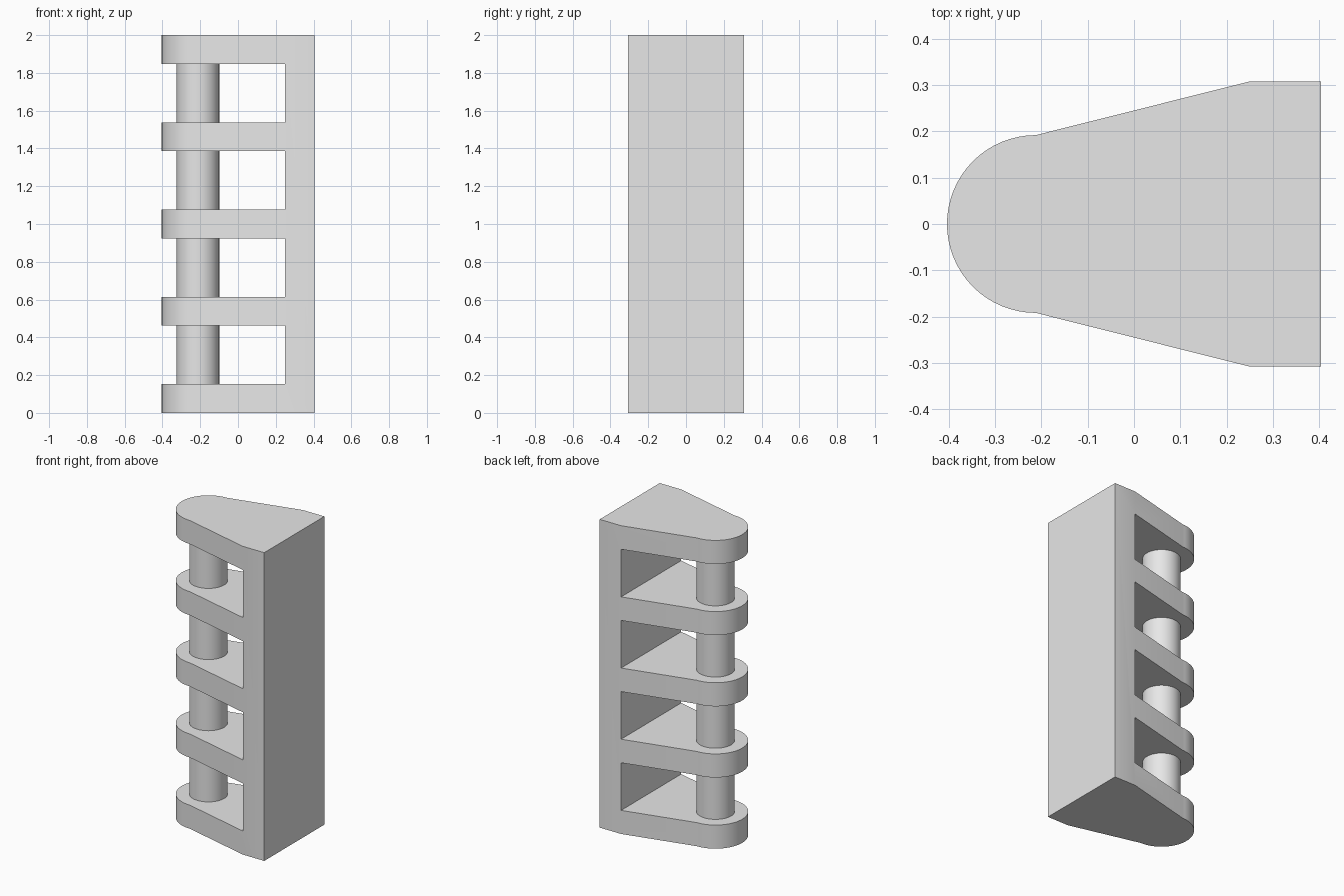
import bpy, bmesh, math
from mathutils import Matrix

cube = bpy.data.objects.get("Cube")
if cube:
    bpy.data.objects.remove(cube, do_unlink=True)

# Main dimensions
HEIGHT = 2.0
SHELVES = 5
THICK = 0.153
PITCH = (HEIGHT - THICK) / (SHELVES - 1)
WALL_FRONT, WALL_BACK, WALL_HALF = 0.25, 0.404, 0.308
PIN_X, NOSE_R, PIN_R = -0.212, 0.192, 0.113

grey = bpy.data.materials.new("light grey")
grey.use_nodes = True
grey.diffuse_color = (0.8, 0.8, 0.8, 1)
grey.node_tree.nodes["Principled BSDF"].inputs["Base Color"].default_value = (0.8, 0.8, 0.8, 1)


def make_object(name, bm):
    bmesh.ops.recalc_face_normals(bm, faces=bm.faces)
    mesh = bpy.data.meshes.new(name)
    bm.to_mesh(mesh)
    bm.free()
    obj = bpy.data.objects.new(name, mesh)
    mesh.materials.append(grey)
    bpy.context.collection.objects.link(obj)
    return obj


def activate(obj):
    bpy.ops.object.select_all(action="DESELECT")
    obj.select_set(True)
    bpy.context.view_layer.objects.active = obj


# Bracket body: tapered outline with a round nose, extruded to full height
outline = [(WALL_FRONT, -WALL_HALF), (WALL_BACK, -WALL_HALF),
           (WALL_BACK, WALL_HALF), (WALL_FRONT, WALL_HALF)]
STEPS = 32
for i in range(STEPS + 1):
    a = math.pi * (0.5 + i / STEPS)
    outline.append((PIN_X + NOSE_R * math.cos(a), NOSE_R * math.sin(a)))
bm = bmesh.new()
base = bm.faces.new([bm.verts.new((x, y, 0)) for x, y in outline])
top = bmesh.ops.extrude_face_region(bm, geom=[base])["geom"]
bmesh.ops.translate(bm, vec=(0, 0, HEIGHT),
                    verts=[v for v in top if isinstance(v, bmesh.types.BMVert)])
bracket = make_object("shelf_bracket", bm)

# Openings between the shelves, cut right through to the wall
bm = bmesh.new()
gap = PITCH - THICK
for i in range(SHELVES - 1):
    place = Matrix.Translation((WALL_FRONT - 0.5, 0, THICK + gap / 2 + i * PITCH))
    bmesh.ops.create_cube(bm, size=1, matrix=place @ Matrix.Diagonal((1, 1, gap, 1)))
cutter = make_object("opening_cutter", bm)
cutter.hide_render = True
cut = bracket.modifiers.new("openings", "BOOLEAN")
cut.operation = "DIFFERENCE"
cut.solver = "EXACT"
cut.object = cutter
activate(bracket)
bpy.ops.object.modifier_apply(modifier=cut.name)
bpy.data.objects.remove(cutter, do_unlink=True)

# Round pin joining all the shelves, ends buried in the outer ones
bm = bmesh.new()
bmesh.ops.create_cone(bm, cap_ends=True, segments=64, radius1=PIN_R, radius2=PIN_R,
                      depth=HEIGHT - THICK,
                      matrix=Matrix.Translation((PIN_X, 0, HEIGHT / 2)))
pin = make_object("hinge_pin", bm)

for obj in (bracket, pin):
    activate(obj)
    bpy.ops.object.shade_smooth_by_angle(angle=math.radians(30))
